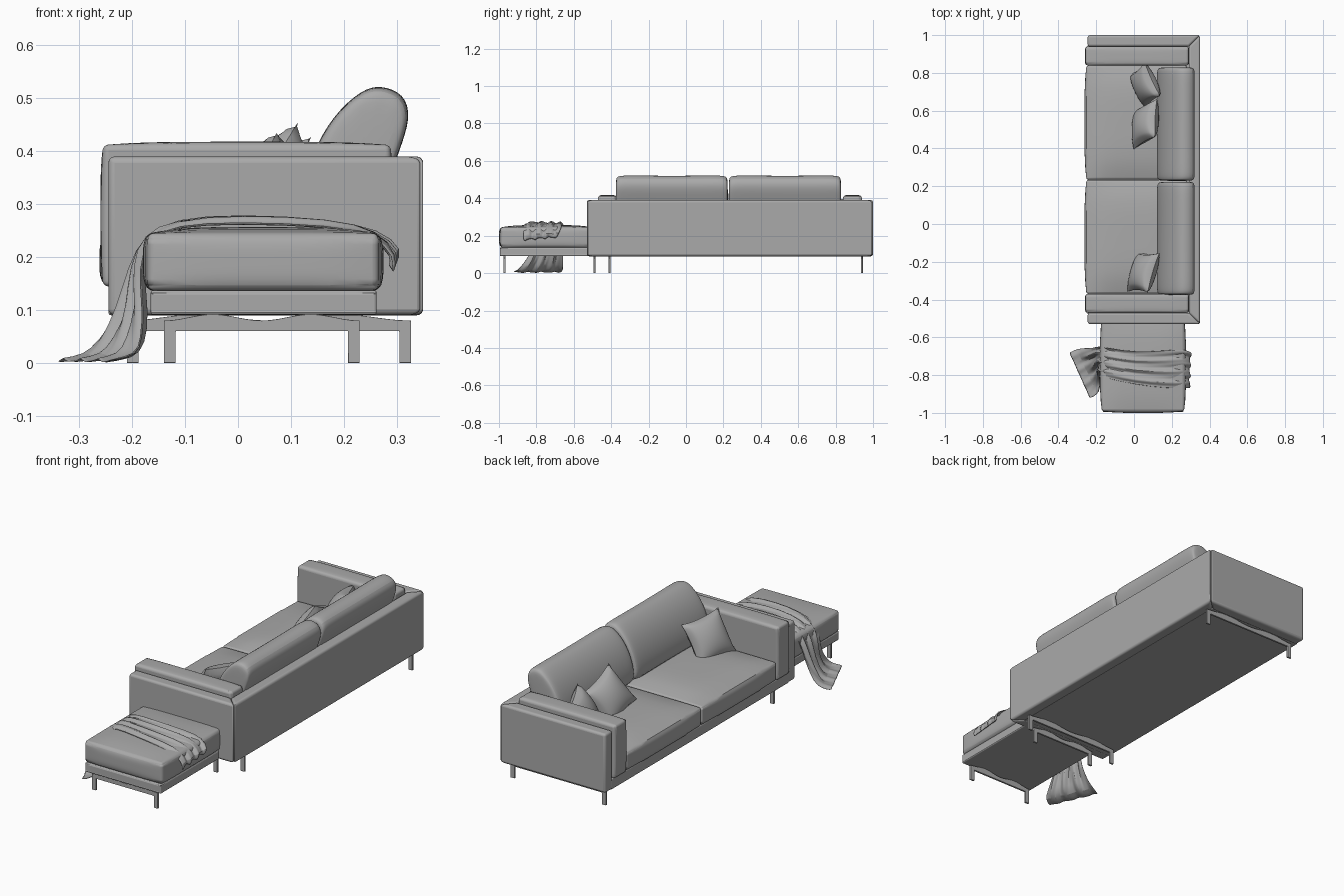
import bpy, bmesh, math
from mathutils import Vector, Matrix

if "Cube" in bpy.data.objects:
    bpy.data.objects.remove(bpy.data.objects["Cube"])

grey = bpy.data.materials.new("grey_fabric")
grey.use_nodes = True
colour = (0.4, 0.4, 0.4, 1)
grey.diffuse_color = colour
grey.node_tree.nodes["Principled BSDF"].inputs["Base Color"].default_value = colour


def finish(name, bm, bevel=0, subsurf=0, thickness=0):
    bmesh.ops.recalc_face_normals(bm, faces=bm.faces)
    mesh = bpy.data.meshes.new(name)
    bm.to_mesh(mesh)
    bm.free()
    mesh.materials.append(grey)
    obj = bpy.data.objects.new(name, mesh)
    bpy.context.collection.objects.link(obj)
    if bevel:
        mod = obj.modifiers.new("soft_edges", "BEVEL")
        mod.width, mod.segments, mod.limit_method = bevel, 4, "ANGLE"
        mod.angle_limit = math.radians(50)
    if thickness:
        obj.modifiers.new("cloth", "SOLIDIFY").thickness = thickness
    if subsurf:
        mod = obj.modifiers.new("smooth", "SUBSURF")
        mod.levels = mod.render_levels = subsurf
    bpy.context.view_layer.objects.active = obj
    bpy.ops.object.select_all(action="DESELECT")
    obj.select_set(True)
    bpy.ops.object.shade_smooth_by_angle(angle=math.radians(40))
    return obj


def soft_box(name, lo, hi, bevel, bulge=(0, 0, 0)):
    """Box with rounded edges and gently swollen faces."""
    bm = bmesh.new()
    bmesh.ops.create_cube(bm, size=2)
    bmesh.ops.subdivide_edges(bm, edges=bm.edges[:], cuts=9, use_grid_fill=True)
    lo, hi = Vector(lo), Vector(hi)
    mid, half = (lo + hi) / 2, (hi - lo) / 2
    for v in bm.verts:
        p = v.co.copy()
        fall = [1 - c ** 4 for c in p]
        for i in range(3):
            swell = p[i] * bulge[i] * fall[i - 1] * fall[i - 2]
            v.co[i] = mid[i] + half[i] * p[i] + swell
    return finish(name, bm, bevel)


def prism(name, points, place, depth, bevel):
    """Flat outline moved into place, then extruded by depth."""
    bm = bmesh.new()
    face = bm.faces.new([bm.verts.new(place(a, b)) for a, b in points])
    out = bmesh.ops.extrude_face_region(bm, geom=[face])["geom"]
    moved = [g for g in out if isinstance(g, bmesh.types.BMVert)]
    bmesh.ops.translate(bm, verts=moved, vec=depth)
    return finish(name, bm, bevel)


def loft(name, rings, closed, **options):
    bm = bmesh.new()
    rows = [[bm.verts.new(p) for p in ring] for ring in rings]
    n = len(rows[0])
    for r, s in zip(rows, rows[1:]):
        for i in range(n if closed else n - 1):
            j = (i + 1) % n
            bm.faces.new((r[i], r[j], s[j], s[i]))
    if closed:
        bm.faces.new(rows[0])
        bm.faces.new(rows[-1])
    return finish(name, bm, **options)


def throw_pillow(name, centre, size, thick, turn):
    """Square pillow, thin at its seams, with pinched sides."""
    bm = bmesh.new()
    for side in (-1, 1):
        new = bmesh.ops.create_grid(bm, x_segments=16, y_segments=16, size=1)["verts"]
        for v in new:
            u, w = v.co.x, v.co.y
            puff = max(0, (1 - u * u) * (1 - w * w)) ** 0.45
            v.co = (u * size * (0.9 + 0.1 * w * w), w * size * (0.9 + 0.1 * u * u),
                    side * thick * puff)
    bmesh.ops.remove_doubles(bm, verts=bm.verts, dist=0.0005)
    bm.transform(Matrix.Translation(centre) @ turn)
    return finish(name, bm)


def leg_frame(name, x0, x1, y):
    """Two posts joined by a bar with a wavy top edge."""
    post, steps = 0.022, 24
    points = [(x0, 0), (x0 + post, 0), (x0 + post, 0.06), (x1 - post, 0.06),
              (x1 - post, 0), (x1, 0), (x1, 0.08)]
    for i in range(1, steps):
        t = i / steps
        points.append((x1 + (x0 - x1) * t, 0.086 - 0.006 * math.cos(t * math.tau * 2)))
    points.append((x0, 0.08))
    prism(name, points, lambda a, b: (a, y - 0.005, b), (0, 0.01, 0), 0.001)


# Outer shell: mitred arm panels and back panel
FRONT, BACK, INNER = -0.245, 0.35, 0.29
LOW, HIGH, WALL = -0.53, 1.0, 0.06
flat = lambda a, b: (a, b, 0.09)
rise = (0, 0, 0.3)
for side, edge, sign in (("right", LOW, 1), ("left", HIGH, -1)):
    prism(side + "_arm_panel", [(FRONT, edge), (BACK, edge), (INNER, edge + sign * WALL),
                                (FRONT, edge + sign * WALL)], flat, rise, 0.012)
prism("back_panel", [(BACK, LOW), (BACK, HIGH), (INNER, HIGH - WALL), (INNER, LOW + WALL)],
      flat, rise, 0.012)
soft_box("seat_base", (-0.245, -0.48, 0.09), (0.3, 0.95, 0.145), 0.012)

# Arm cushions
for side, y in (("right", -0.47), ("left", 0.84)):
    soft_box(side + "_arm_cushion", (-0.255, y, 0.145), (0.288, y + 0.1, 0.412), 0.026,
             (0.005, 0, 0.006))

# Seat and back cushions
profile = [(0.13, 0.25), (0.115, 0.3), (0.135, 0.39), (0.18, 0.47), (0.235, 0.518),
           (0.27, 0.526), (0.315, 0.51), (0.328, 0.465), (0.305, 0.4), (0.28, 0.33),
           (0.27, 0.25)]
centre = Vector((0.23, 0.38))
for side, y0, y1 in (("right", -0.368, 0.232), ("left", 0.236, 0.838)):
    soft_box(side + "_seat_cushion", (-0.252, y0, 0.147), (0.28, y1, 0.24), 0.03,
             (0.01, 0, 0.028))
    rings = []
    for t, s in ((0, 0.82), (0.012, 0.95), (0.05, 1), (0.25, 0.99), (0.5, 0.985),
                 (0.75, 0.99), (0.95, 1), (0.988, 0.95), (1, 0.82)):
        ring = [centre + (Vector(p) - centre) * s for p in profile]
        rings.append([(p.x, y0 - 0.008 + (y1 - y0) * t, p.y) for p in ring])
    loft(side + "_back_cushion", rings, True, subsurf=2)

# Throw pillows leaning on the back cushions
for name, spot, size, yaw, roll in (("corner_pillow", (0.06, 0.735, 0.325), 0.1, 20, 10),
                                    ("middle_pillow", (0.06, 0.53, 0.325), 0.11, -15, 25),
                                    ("right_pillow", (0.05, -0.255, 0.325), 0.11, -20, 8)):
    turn = (Matrix.Rotation(math.radians(yaw), 4, "Z") @ Matrix.Rotation(math.radians(-62), 4, "Y")
            @ Matrix.Rotation(math.radians(roll), 4, "Z"))
    throw_pillow(name, spot, size, 0.055, turn)

# Footstool
soft_box("footstool_base", (-0.165, -0.995, 0.091), (0.262, -0.47, 0.137), 0.016)
soft_box("footstool_cushion", (-0.17, -0.99, 0.137), (0.265, -0.5, 0.245), 0.035,
         (0.01, 0.01, 0.012))

# Legs
leg_frame("footstool_front_legs", -0.14, 0.23, -0.97)
leg_frame("footstool_rear_legs", -0.14, 0.23, -0.49)
leg_frame("sofa_right_legs", -0.21, 0.327, -0.41)
leg_frame("sofa_left_legs", -0.21, 0.327, 0.94)

# Draped blanket: each station holds its rear and front edge
stations = [((0.29, -0.69, 0.19), (0.29, -0.87, 0.175)), ((0.31, -0.68, 0.21), (0.3, -0.87, 0.2)),
            ((0.265, -0.66, 0.25), (0.26, -0.87, 0.245)), ((0.18, -0.67, 0.267), (0.18, -0.87, 0.265)),
            ((0, -0.68, 0.274), (0, -0.85, 0.274)), ((-0.12, -0.66, 0.268), (-0.12, -0.82, 0.268)),
            ((-0.175, -0.65, 0.24), (-0.175, -0.81, 0.24)), ((-0.2, -0.65, 0.18), (-0.19, -0.81, 0.18)),
            ((-0.23, -0.66, 0.1), (-0.175, -0.83, 0.1)), ((-0.27, -0.66, 0.04), (-0.175, -0.87, 0.04)),
            ((-0.3, -0.66, 0.012), (-0.19, -0.9, 0.012)), ((-0.345, -0.68, 0.006), (-0.235, -0.925, 0.006))]
rings, count = [], 28
for k, (rear, front) in enumerate(stations):
    rear, front = Vector(rear), Vector(front)
    ahead = Vector(stations[min(k + 1, len(stations) - 1)][0])
    behind = Vector(stations[max(k - 1, 0)][0])
    along = (ahead - behind).normalized()
    out = along.cross(front - rear).normalized()
    fold = 0.003 if k > 9 else 0.009 if k > 6 else 0.006
    ring = []
    for i in range(count + 1):
        t = i / count
        wave = math.sin(t * 22 + k * 0.5) + 0.5 * math.sin(t * 41 - k * 0.8)
        p = rear.lerp(front, t) + out * fold * wave
        p.z = max(p.z, 0.003)
        ring.append(p)
    rings.append(ring)
loft("blanket", rings, False, subsurf=1, thickness=0.004)
